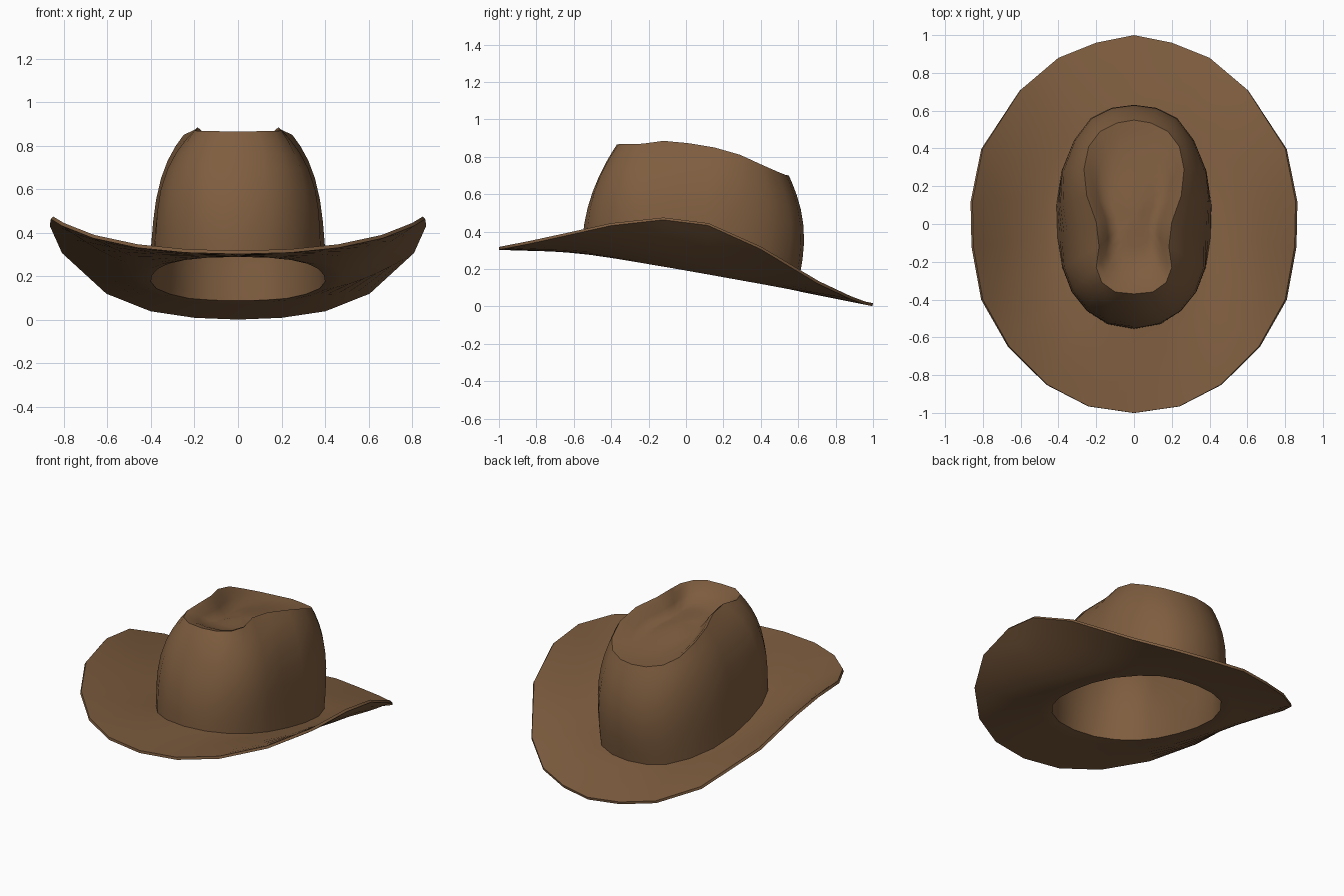
import bpy, math

if "Cube" in bpy.data.objects:
    bpy.data.objects.remove(bpy.data.objects["Cube"])

# Half outlines, listed from the front centre round the +x side to the back centre
edge = [(0, -1, .318), (.24, -.965, .325), (.46, -.85, .347), (.66, -.65, .39),
        (.8, -.4, .445), (.85, -.12, .475), (.855, .12, .445), (.8, .4, .32),
        (.6, .71, .135), (.4, .88, .055), (.2, .96, .025), (0, 1, .017)]
base = [(0, -.555), (.14, -.53), (.25, -.46), (.33, -.36), (.38, -.23), (.405, -.07),
        (.41, .1), (.385, .27), (.32, .42), (.23, .53), (.12, .58), (0, .595)]
rim = [(0, -.37, .865), (.1, -.36, .867), (.17, -.31, .867), (.2, -.23, .87),
       (.185, -.12, .885), (.2, .01, .873), (.25, .15, .85), (.265, .29, .81),
       (.24, .41, .755), (.18, .49, .72), (.09, .535, .702), (0, .55, .70)]
base = [(x, y, .205 - .18 * y) for x, y in base]


def brim_row(t):
    row = []
    for e, b in zip(edge, base):
        k = t ** (1 + .6 * e[0] / .855)
        row.append((b[0] + (e[0] - b[0]) * t, b[1] + (e[1] - b[1]) * t,
                    b[2] + (e[2] - b[2]) * k))
    return row


def crown_row(v):
    row = []
    for i, (b, r) in enumerate(zip(base, rim)):
        h = v ** (2 + 1.6 * min(1, i / 4))
        x = b[0] + (r[0] - b[0]) * h
        y = b[1] + (r[1] - b[1]) * h
        swell = math.sin(math.pi * v)
        if y > .1:                                   # fuller back
            y += .04 * swell * (y - .1) / .5
        if b[0] > .3:                                # pinched sides
            x -= .035 * swell * math.exp(-((b[1] + .02) / .13) ** 2)
        row.append((x, y, b[2] + (r[2] - b[2]) * v))
    return row


def dent_row(s, w, bump):
    row = []
    for x, y, z in rim:
        y2 = .05 + (y - .05) * s
        floor = .765 - .12 * y2 + bump
        row.append((x * s, y2, z + (floor - z) * w))
    return row


rows = [brim_row(t) for t in (1, .9, .75, .6, .45, .3, .15, .06, 0)]
rows += [crown_row(v) for v in (.12, .25, .4, .55, .7, .82, .92, 1)]
rows += [dent_row(s, w, k) for s, w, k in
         ((.88, .2, 0), (.74, .6, 0), (.58, .95, 0), (.4, 1, .005), (.2, 1, .015))]

# Mirror every row into a closed ring and skin the rings
verts, n = [], 2 * len(edge) - 2
for row in rows:
    verts += row + [(-x, y, z) for x, y, z in row[-2:0:-1]]
faces = [(i * n + j, i * n + (j + 1) % n, (i + 1) * n + (j + 1) % n, (i + 1) * n + j)
         for i in range(len(rows) - 1) for j in range(n)]
verts.append((0, .05, .777))
last = (len(rows) - 1) * n
faces += [(last + j, last + (j + 1) % n, len(verts) - 1) for j in range(n)]

mesh = bpy.data.meshes.new("hat")
mesh.from_pydata(verts, [], faces)
hat = bpy.data.objects.new("hat", mesh)
bpy.context.collection.objects.link(hat)

# Felt thickness
felt = hat.modifiers.new("felt", 'SOLIDIFY')
felt.thickness = .016
felt.offset = -1

mat = bpy.data.materials.new("brown_felt")
mat.diffuse_color = (.21, .11, .05, 1)
mat.use_nodes = True
mat.node_tree.nodes["Principled BSDF"].inputs["Base Color"].default_value = mat.diffuse_color
mesh.materials.append(mat)

bpy.context.view_layer.objects.active = hat
hat.select_set(True)
bpy.ops.object.modifier_apply(modifier="felt")
bpy.ops.object.shade_smooth_by_angle(angle=math.radians(60))
